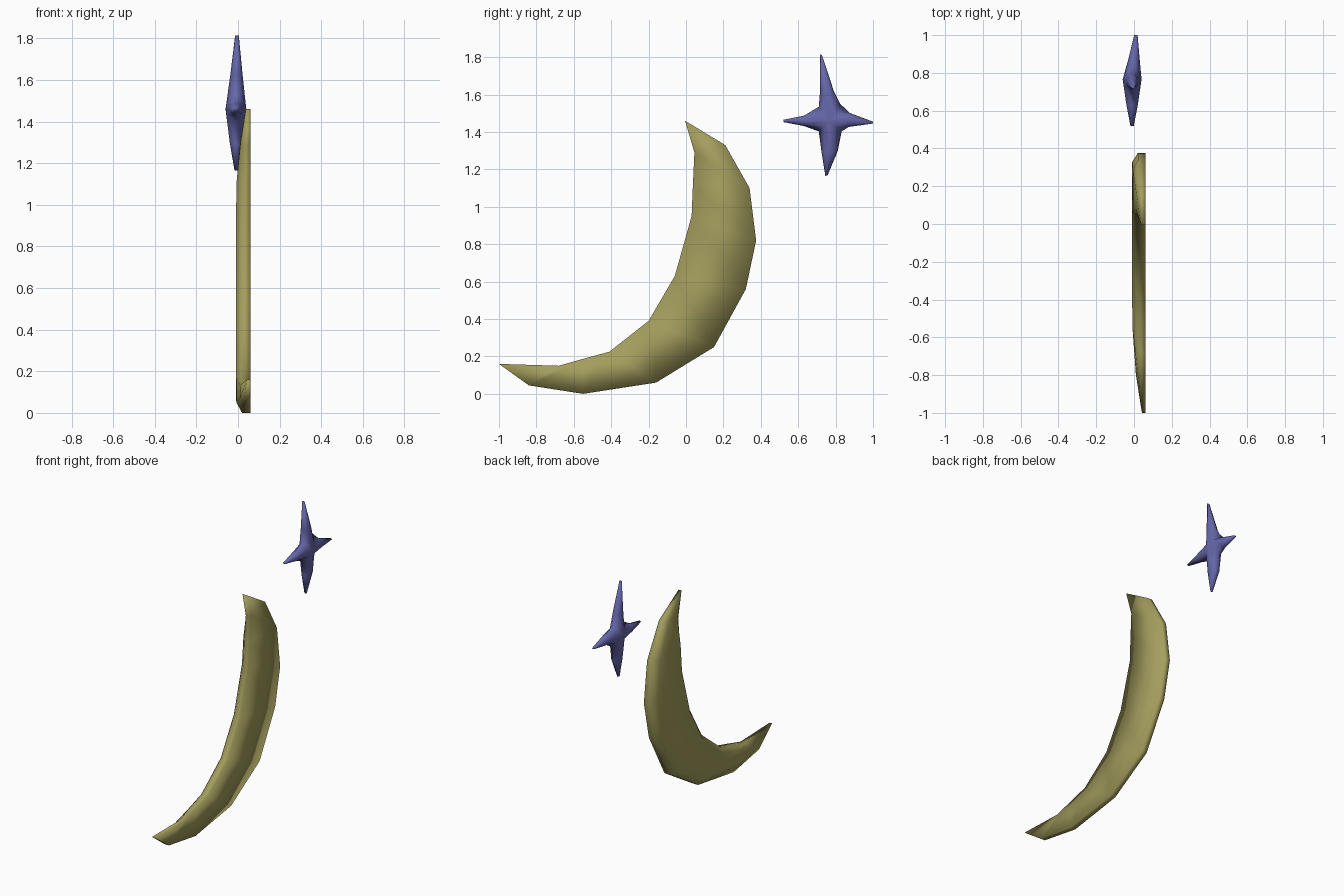
import bpy
import bmesh
from math import sin, cos, pi
from mathutils import Vector

old = bpy.data.objects.get("Cube")
if old:
    bpy.data.objects.remove(old, do_unlink=True)


def make_material(name, rgb):
    mat = bpy.data.materials.new(name)
    mat.use_nodes = True
    mat.diffuse_color = (*rgb, 1)
    mat.node_tree.nodes["Principled BSDF"].inputs["Base Color"].default_value = (*rgb, 1)
    return mat


def loft(bm, rings):
    """Join neighbouring closed rings with faces, skipping repeated corners."""
    for a, b in zip(rings, rings[1:]):
        n = len(a)
        for i in range(n):
            j = (i + 1) % n
            corners = list(dict.fromkeys((a[i], a[j], b[j], b[i])))
            if len(corners) > 2:
                bm.faces.new(corners)


def finish(bm, name, mat):
    bmesh.ops.recalc_face_normals(bm, faces=bm.faces)
    for face in bm.faces:
        face.smooth = True
    mesh = bpy.data.meshes.new(name)
    bm.to_mesh(mesh)
    bm.free()
    mesh.materials.append(mat)
    obj = bpy.data.objects.new(name, mesh)
    bpy.context.collection.objects.link(obj)
    return obj


def at(x, p):
    return Vector((x, p[0], p[1]))


# Crescent: flat on one side, bevelled on the other, pointed at both ends
FLAT = 0.06
outer = [(.21, 1.33), (.34, 1.10), (.375, .82), (.32, .56),
         (.15, .25), (-.16, .06), (-.55, 0), (-.84, .045)]
inner = [(.045, 1.29), (.037, 1.12), (.03, .95), (-.06, .63),
         (-.2, .39), (-.41, .225), (-.55, .187), (-.68, .15)]
rim_x = [.028, .022, .02, .02, .02, .02, .02, .028]
ridge_x = [.012, -.006, -.01, -.01, -.01, -.01, -.008, .01]

bm = bmesh.new()


def tip_ring(p, x):
    flat, rim = bm.verts.new(at(FLAT, p)), bm.verts.new(at(x, p))
    return [flat, rim, rim, rim, rim, flat]


rings = [tip_ring((-.005, 1.46), .038)]
for o, i, rim, ridge in zip(outer, inner, rim_x, ridge_x):
    o, i = Vector(o), Vector(i)
    across = (i - o).normalized()
    points = [(FLAT, o), (rim, o), (ridge, o + across * .05),
              (ridge, i - across * .03), (rim, i), (FLAT, i)]
    rings.append([bm.verts.new(at(x, p)) for x, p in points])
rings.append(tip_ring((-1, .16), .042))
loft(bm, rings)
finish(bm, "crescent_moon", make_material("muted yellow", (.37, .34, .11)))


# Star: four arms lofted from a shared hub
MID, BULGE = -.01, .05
centre = Vector((.765, 1.46))
valleys = [Vector(p) for p in ((.825, 1.55), (.71, 1.535), (.71, 1.403), (.832, 1.403))]
# Each arm runs between two valleys: middle flanks, tip flanks, tip x
arms = [
    ((.79, 1.62), (.717, 1.62), (.727, 1.811), (.717, 1.815), -.005),
    ((.63, 1.487), (.63, 1.432), (.52, 1.465), (.52, 1.453), -.01),
    ((.725, 1.29), (.812, 1.30), (.745, 1.165), (.757, 1.168), -.008),
    ((.87, 1.427), (.875, 1.502), (1, 1.445), (1, 1.455), .01),
]

bm = bmesh.new()
peaks = {s: bm.verts.new(at(MID + s * BULGE, centre)) for s in (-1, 1)}
valley_verts = [bm.verts.new(at(MID, v)) for v in valleys]
slopes = {s: [bm.verts.new(at(MID + s * BULGE * .72, v.lerp(centre, .5))) for v in valleys]
          for s in (-1, 1)}


def arm_ring(a, b, x, depth):
    a, b = Vector(a), Vector(b)
    mid, half = (a + b) / 2, (a - b) / 2
    return [bm.verts.new(at(x + depth * sin(k * pi / 4), mid + half * cos(k * pi / 4)))
            for k in range(8)]


for n, (mid_a, mid_b, tip_a, tip_b, tip_x) in enumerate(arms):
    m = (n + 1) % 4
    base = [valley_verts[n], slopes[1][n], peaks[1], slopes[1][m],
            valley_verts[m], slopes[-1][m], peaks[-1], slopes[-1][n]]
    middle = arm_ring(mid_a, mid_b, (MID + tip_x) / 2, .03)
    tip = arm_ring(tip_a, tip_b, tip_x, .009)
    loft(bm, [base, middle, tip])
    bm.faces.new(tip)
finish(bm, "four_point_star", make_material("dusty blue violet", (.13, .135, .40)))
